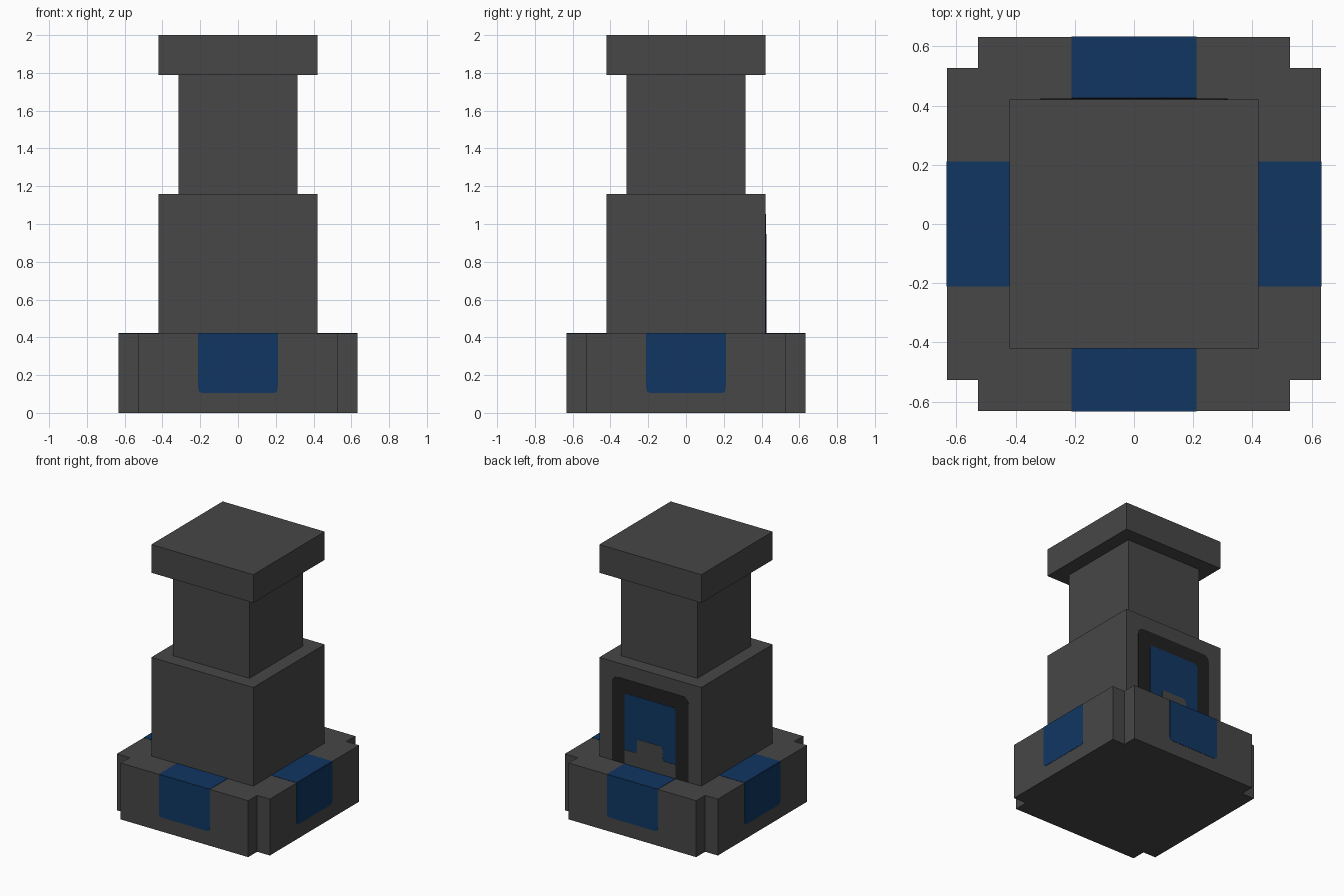
import bpy, bmesh, math
from mathutils import Matrix, Vector

if "Cube" in bpy.data.objects:
    bpy.data.objects.remove(bpy.data.objects["Cube"], do_unlink=True)

U = 2 / 19      # modelling grid unit: the tower is 19 units tall
T = 0.002       # thickness of one painted layer


def material(name, rgb):
    m = bpy.data.materials.new(name)
    m.use_nodes = True
    m.diffuse_color = (*rgb, 1)
    bsdf = m.node_tree.nodes["Principled BSDF"]
    bsdf.inputs["Base Color"].default_value = (*rgb, 1)
    bsdf.inputs["Roughness"].default_value = 0.8
    return m


GREY = material("dark grey", (0.063, 0.063, 0.063))
BLACK = material("soot black", (0.015, 0.015, 0.015))
BLUE = material("deep blue", (0.005, 0.037, 0.122))


def rounded(points, steps=4):
    """Outline from (x, y, radius) corners, in grid units."""
    out, n = [], len(points)
    for i, (x, y, r) in enumerate(points):
        p = Vector((x, y))
        if r == 0:
            out.append(p)
            continue
        a = p + (Vector(points[i - 1][:2]) - p).normalized() * r
        b = p + (Vector(points[(i + 1) % n][:2]) - p).normalized() * r
        for k in range(steps + 1):
            t = k / steps
            out.append(a * (1 - t) ** 2 + p * 2 * t * (1 - t) + b * t ** 2)
    return out


def prism(name, points, depth, mat, matrix=Matrix()):
    """Extrude a counter-clockwise outline along local z."""
    bm = bmesh.new()
    face = bm.faces.new([bm.verts.new((p.x * U, p.y * U, 0)) for p in rounded(points)])
    ext = bmesh.ops.extrude_face_region(bm, geom=[face])
    verts = [v for v in ext["geom"] if isinstance(v, bmesh.types.BMVert)]
    bmesh.ops.translate(bm, vec=(0, 0, depth), verts=verts)
    bmesh.ops.recalc_face_normals(bm, faces=bm.faces)
    bm.transform(matrix)
    mesh = bpy.data.meshes.new(name)
    bm.to_mesh(mesh)
    bm.free()
    mesh.materials.append(mat)
    ob = bpy.data.objects.new(name, mesh)
    bpy.context.collection.objects.link(ob)
    return ob


def square(h):
    return [(-h, -h, 0), (h, -h, 0), (h, h, 0), (-h, h, 0)]


def wall(turn, distance):
    """Places an upright outline on the wall facing -y, turned about z."""
    return (Matrix.Rotation(turn, 4, 'Z') @ Matrix.Translation((0, -distance * U, 0))
            @ Matrix.Rotation(math.pi / 2, 4, 'X'))


# Base with a square notch at each corner
corner = [(6, -5, 0), (6, 5, 0), (5, 5, 0)]
outline = []
for k in range(4):
    c, s = [(1, 0), (0, 1), (-1, 0), (0, -1)][k]
    outline += [(x * c - y * s, x * s + y * c, 0) for x, y, _ in corner]
prism("base", outline, 4 * U, GREY)

# Stacked square tower
for name, half, z0, z1 in (("body", 4, 4, 11), ("neck", 3, 11, 17), ("cap", 4, 17, 19)):
    prism(name, square(half), (z1 - z0) * U, GREY, Matrix.Translation((0, 0, z0 * U)))

# Blue patch folded over each edge of the base
for k, side in enumerate(("front", "left", "back", "right")):
    turn = k * math.pi / 2
    prism(side + "_patch", [(-2, 1, .25), (2, 1, .25), (2, 4, 0), (-2, 4, 0)],
          T, BLUE, wall(turn, 6))
    prism(side + "_patch_top", [(-2, -6, 0), (2, -6, 0), (2, -4, 0), (-2, -4, 0)], T, BLUE,
          Matrix.Rotation(turn, 4, 'Z') @ Matrix.Translation((0, 0, 4 * U)))

# Doorway painted on the back: black surround, blue opening, grey sill
back = wall(math.pi, 4)
prism("door_surround", [(-3, 4, 0), (3, 4, 0), (3, 10, .5), (-3, 10, .5)], T, BLACK, back)
prism("door_opening", [(-2, 4, 0), (2, 4, 0), (2, 9, .25), (-2, 9, .25)], 2 * T, BLUE, back)
prism("door_sill", [(-2, 4, 0), (2, 4, 0), (2, 5, 0), (1, 5, .25), (1, 6, .25),
                    (-1, 6, .25), (-1, 5, .25), (-2, 5, 0)], 3 * T, GREY, back)
